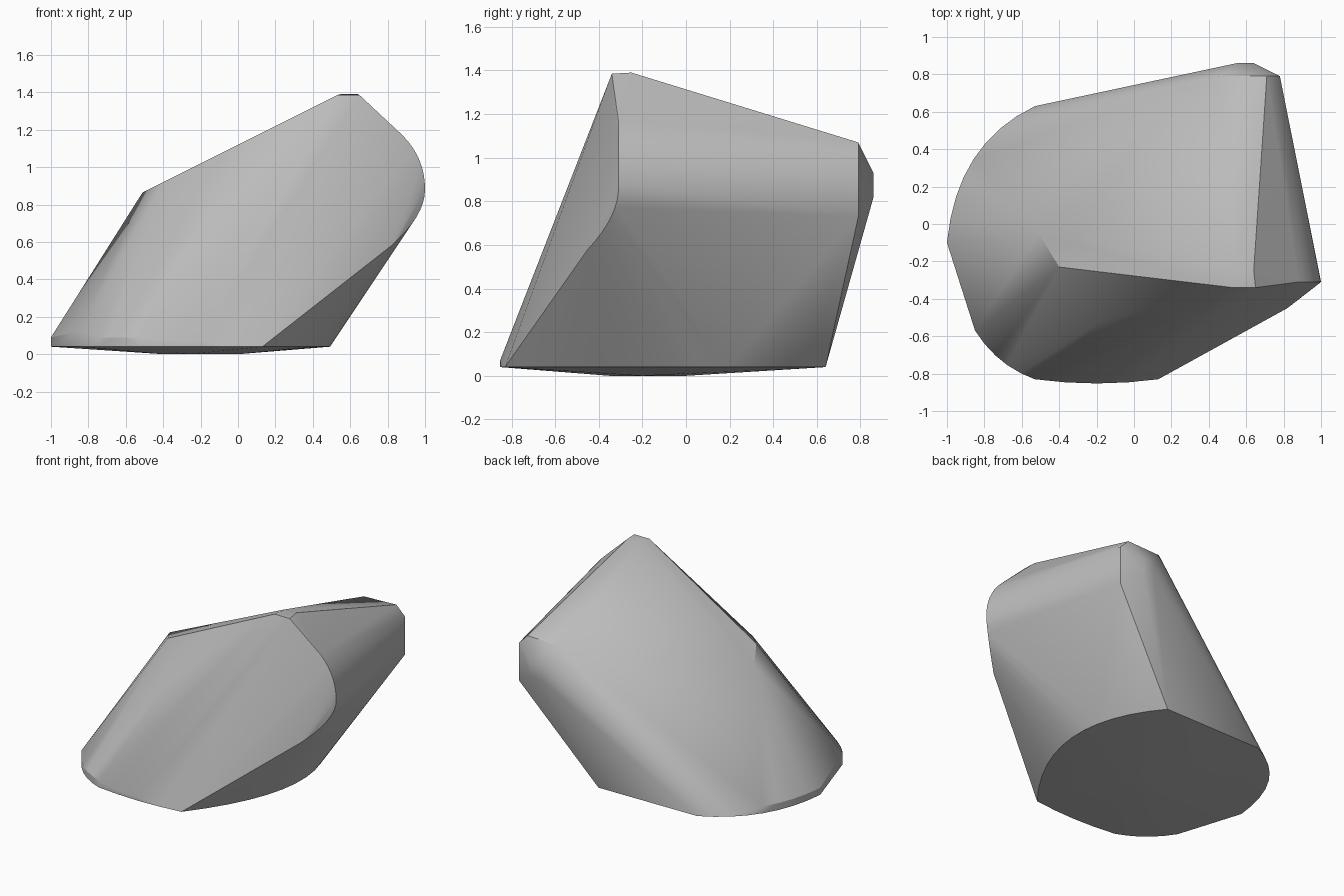
import bpy, bmesh
from mathutils import Vector

cube = bpy.data.objects.get("Cube")
if cube:
    bpy.data.objects.remove(cube, do_unlink=True)


def arc(start, control, end, steps=8):
    """Points along a quadratic curve."""
    a, b, c = Vector(start), Vector(control), Vector(end)
    ts = [i / steps for i in range(steps + 1)]
    return [a * (1 - t) ** 2 + b * 2 * t * (1 - t) + c * t * t for t in ts]


def raised(points, z):
    return [Vector((p[0], p[1], z)) for p in points]


# Base outline: rounded left, front and right sides joined by straight edges
rim = 0.04
left_curve = arc((-0.53, 0.63, 0), (-0.95, 0.43, 0), (-1, -0.1, 0))
corner_curve = arc((-0.85, -0.57, 0), (-0.73, -0.76, 0), (-0.53, -0.83, 0), 5)
front_curve = arc((-0.53, -0.83, 0), (-0.2, -0.875, 0), (0.13, -0.83, 0), 4)
right_curve = arc((0.13, -0.83, 0), (0.79, 0.0, 0), (0.25, 0.64, 0), 12)
points = raised(left_curve + corner_curve + front_curve + right_curve, rim)

# Short upright band above the rim, on the left and front
points += raised(left_curve[4:] + corner_curve, 0.09)
points += raised(front_curve[1:3], 0.07)
points.append(Vector((-0.85, -0.57, 0.12)))

# Shallow point of the underside
points += raised([(-0.4, -0.2), (-0.25, -0.35), (0, -0.2), (-0.2, 0)], 0)

# Rounded right side
points += arc((0.88, -0.31, 1.17), (1.0, -0.31, 1.05), (1, -0.31, 0.88))
points += arc((1, -0.31, 0.88), (1, -0.3, 0.74), (0.82, -0.45, 0.58))

# Peak, left shoulder and chamfered back end
points += [Vector(p) for p in (
    (0.53, -0.34, 1.385), (0.65, -0.34, 1.385), (0.55, -0.25, 1.39), (0.64, -0.25, 1.39),
    (-0.51, -0.05, 0.865), (-0.4, -0.23, 0.92), (-0.17, -0.52, 0.8),
    (0.45, 0.79, 1.06), (0.71, 0.79, 1.07), (0.78, 0.79, 1.0), (0.78, 0.79, 0.73),
    (0.55, 0.86, 0.92), (0.64, 0.86, 0.93), (0.64, 0.86, 0.82), (0.55, 0.86, 0.82))]

# Skin the stone tightly around the guide points
bm = bmesh.new()
for p in points:
    bm.verts.new(p)
bmesh.ops.remove_doubles(bm, verts=bm.verts[:], dist=0.005)
bmesh.ops.convex_hull(bm, input=bm.verts[:])
bmesh.ops.delete(bm, geom=[v for v in bm.verts if not v.link_faces], context='VERTS')
bmesh.ops.recalc_face_normals(bm, faces=bm.faces[:])
mesh = bpy.data.meshes.new("stone")
bm.to_mesh(mesh)
bm.free()
stone = bpy.data.objects.new("stone", mesh)
bpy.context.collection.objects.link(stone)

# Plain grey stone
grey = bpy.data.materials.new("stone_grey")
grey.use_nodes = True
colour = (0.5, 0.5, 0.5, 1)
grey.diffuse_color = colour
grey.node_tree.nodes["Principled BSDF"].inputs["Base Color"].default_value = colour
mesh.materials.append(grey)

bpy.ops.object.select_all(action='DESELECT')
stone.select_set(True)
bpy.context.view_layer.objects.active = stone
bpy.ops.object.shade_smooth_by_angle(angle=0.52)
